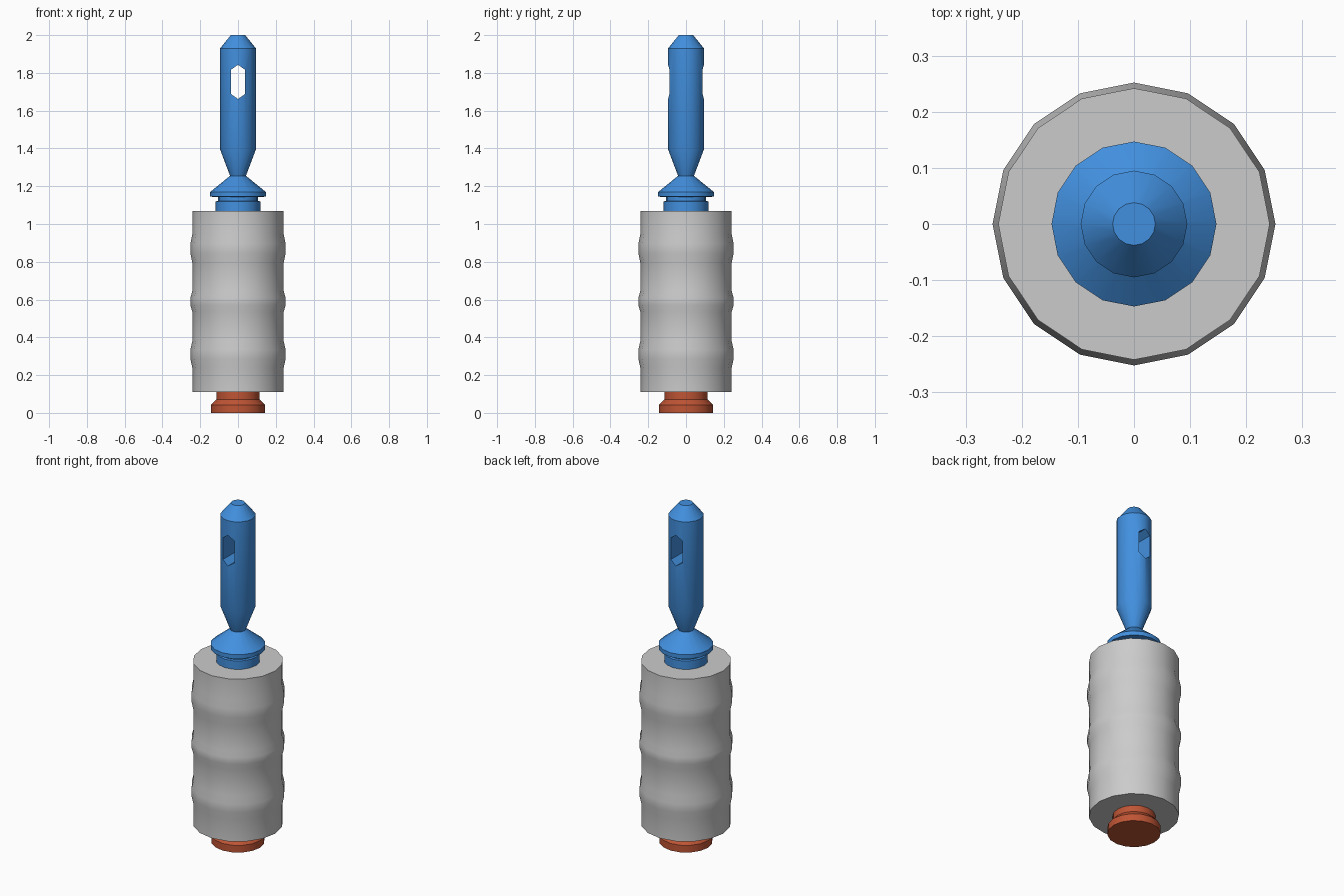
import bpy, bmesh, math

if "Cube" in bpy.data.objects:
    bpy.data.objects.remove(bpy.data.objects["Cube"])

SIDES = 16


def make_object(name, bm, color=None):
    bmesh.ops.recalc_face_normals(bm, faces=bm.faces)
    mesh = bpy.data.meshes.new(name)
    bm.to_mesh(mesh)
    bm.free()
    obj = bpy.data.objects.new(name, mesh)
    bpy.context.collection.objects.link(obj)
    if color:
        mat = bpy.data.materials.new(name + "_color")
        mat.diffuse_color = (*color, 1)
        mat.use_nodes = True
        mat.node_tree.nodes["Principled BSDF"].inputs["Base Color"].default_value = mat.diffuse_color
        mesh.materials.append(mat)
    return obj


def lathe(name, profile, color=None):
    """Closed solid of revolution from (radius, z) points, bottom to top."""
    bm = bmesh.new()
    rings = []
    for r, z in profile:
        angles = [2 * math.pi * i / SIDES for i in range(SIDES)]
        rings.append([bm.verts.new((r * math.cos(a), r * math.sin(a), z)) for a in angles])
    for lo, hi in zip(rings, rings[1:]):
        for i in range(SIDES):
            j = (i + 1) % SIDES
            bm.faces.new((lo[i], lo[j], hi[j], hi[i]))
    bm.faces.new(rings[0][::-1])
    bm.faces.new(rings[-1])
    return make_object(name, bm, color)


def smooth(obj, degrees=30):
    bpy.ops.object.select_all(action='DESELECT')
    obj.select_set(True)
    bpy.context.view_layer.objects.active = obj
    bpy.ops.object.shade_smooth_by_angle(angle=math.radians(degrees))


# End cap at the bottom
cap = lathe("end_cap", [(0.143, 0), (0.143, 0.042), (0.115, 0.072), (0.115, 0.11)],
            (0.52, 0.09, 0.035))

# Grip sleeve with three raised bands
grip_profile = [(0.242, 0.11)]
for z, h in ((0.31, 0.07), (0.59, 0.055), (0.87, 0.075)):
    grip_profile += [(0.242, z - h), (0.252, z - h * 0.35), (0.252, z + h * 0.35), (0.242, z + h)]
grip_profile.append((0.242, 1.07))
grip = lathe("grip_sleeve", grip_profile)

# Collar and shaft
shaft = lathe("collar_and_shaft", [
    (0.118, 1.07), (0.118, 1.12), (0.105, 1.122), (0.105, 1.142), (0.147, 1.145), (0.147, 1.17),
    (0.042, 1.255), (0.095, 1.395), (0.095, 1.93), (0.038, 2.0)], (0.055, 0.28, 0.74))

# Long six-sided slot through the shaft, front to back
bm = bmesh.new()
outline = [(0, 1.662), (0.037, 1.688), (0.037, 1.817), (0, 1.843), (-0.037, 1.817), (-0.037, 1.688)]
front = bm.faces.new([bm.verts.new((x, -0.2, z)) for x, z in outline])
moved = bmesh.ops.extrude_face_region(bm, geom=[front], use_keep_orig=True)["geom"]
bmesh.ops.translate(bm, vec=(0, 0.4, 0), verts=[v for v in moved if isinstance(v, bmesh.types.BMVert)])
cutter = make_object("slot_cutter", bm)
cutter.hide_render = True

bpy.context.view_layer.objects.active = shaft
cut = shaft.modifiers.new("slot", 'BOOLEAN')
cut.operation = 'DIFFERENCE'
cut.solver = 'EXACT'
cut.object = cutter
bpy.ops.object.modifier_apply(modifier=cut.name)
bpy.data.objects.remove(cutter, do_unlink=True)

for part in (cap, grip, shaft):
    smooth(part)
